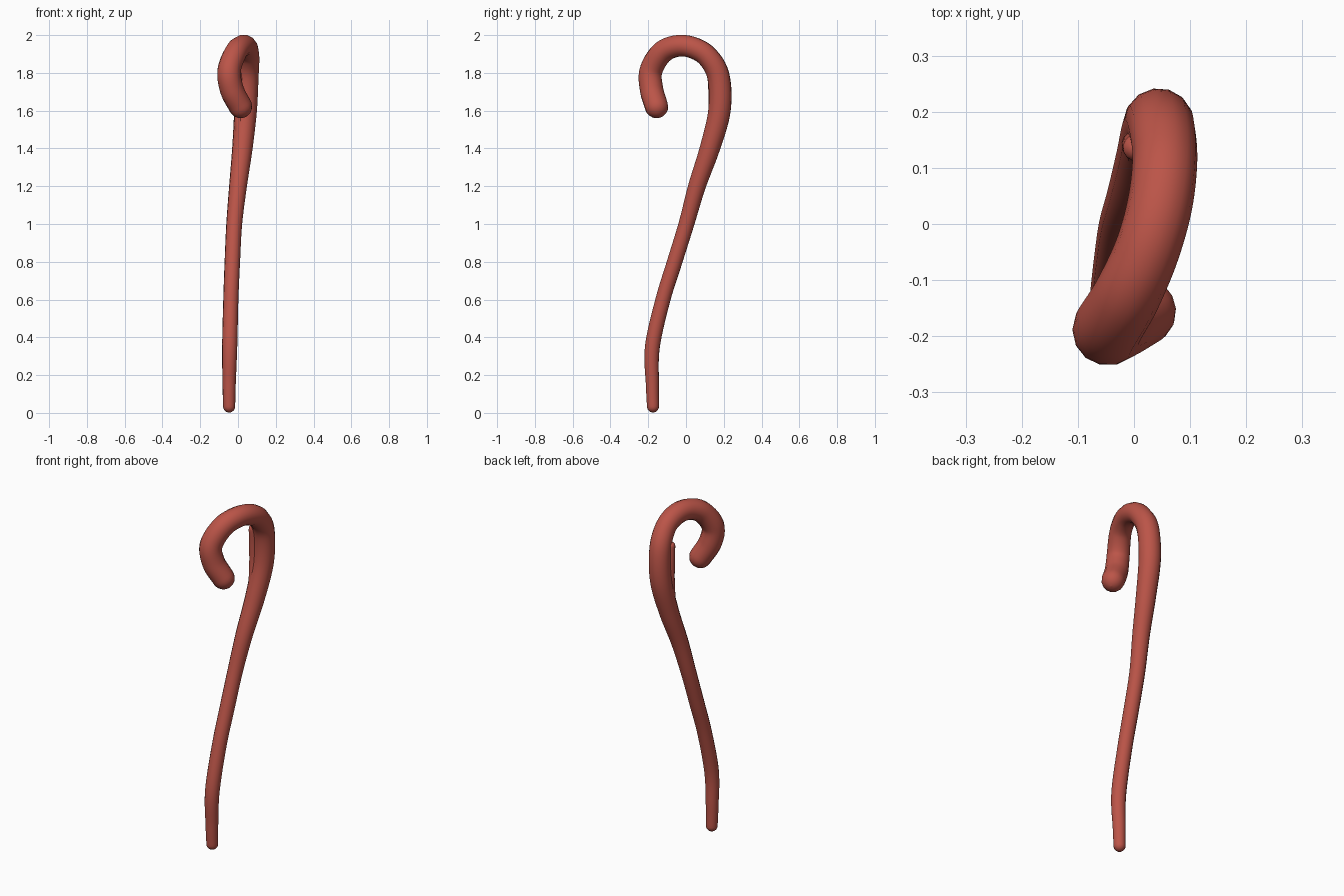
import bpy, math
from mathutils import Vector

if "Cube" in bpy.data.objects:
    bpy.data.objects.remove(bpy.data.objects["Cube"])


def tube(name, stations, material, steps=8, sides=24):
    """Smooth tapered tube through (x, y, z, radius) stations with domed ends."""
    pts = [Vector(s) for s in stations]
    ext = [pts[0] * 2 - pts[1]] + pts + [pts[-1] * 2 - pts[-2]]
    path = []
    for i in range(1, len(ext) - 2):
        a, b, c, d = ext[i - 1:i + 3]
        for k in range(steps):
            t = k / steps
            path.append(0.5 * (2 * b + (c - a) * t + (2 * a - 5 * b + 4 * c - d) * t ** 2
                               + (3 * b - a - 3 * c + d) * t ** 3))
    path.append(pts[-1])

    def dome(end, inner):
        out = (end.xyz - inner.xyz).normalized()
        r = end.w
        rings = []
        for k in range(1, 7):
            a = math.pi / 2 * k / 6
            p = end.xyz + out * r * math.sin(a)
            rings.append(Vector((*p, max(r * math.cos(a), 0.0005))))
        return rings

    path = dome(path[0], path[1])[::-1] + path + dome(path[-1], path[-2])
    curve = bpy.data.curves.new(name, 'CURVE')
    curve.dimensions = '3D'
    curve.twist_mode = 'MINIMUM'
    curve.bevel_depth = 1.0
    curve.bevel_resolution = sides // 4 - 1
    curve.use_fill_caps = True
    spline = curve.splines.new('POLY')
    spline.points.add(len(path) - 1)
    for sp, p in zip(spline.points, path):
        sp.co = (*p.xyz, 1)
        sp.radius = p.w
    obj = bpy.data.objects.new(name, curve)
    bpy.context.collection.objects.link(obj)
    curve.materials.append(material)
    # turn the curve into a smooth mesh
    bpy.ops.object.select_all(action='DESELECT')
    obj.select_set(True)
    bpy.context.view_layer.objects.active = obj
    bpy.ops.object.convert(target='MESH')
    bpy.ops.object.shade_smooth()
    return obj


red = bpy.data.materials.new("red")
red.diffuse_color = (0.50, 0.09, 0.065, 1)
red.use_nodes = True
red.node_tree.nodes["Principled BSDF"].inputs["Base Color"].default_value = red.diffuse_color

# shaft and crook in one sweep
tube("cane", [
    (-0.047, -0.175, 0.034, 0.032),
    (-0.047, -0.178, 0.15, 0.035),
    (-0.044, -0.178, 0.35, 0.040),
    (-0.038, -0.122, 0.60, 0.040),
    (-0.030, -0.060, 0.80, 0.041),
    (-0.020, 0.002, 1.00, 0.042),
    (0.000, 0.058, 1.20, 0.047),
    (0.023, 0.126, 1.40, 0.054),
    (0.040, 0.177, 1.60, 0.060),
    (0.049, 0.172, 1.78, 0.060),
    (0.055, 0.115, 1.885, 0.058),
    (0.046, 0.035, 1.934, 0.058),
    (0.022, -0.050, 1.942, 0.058),
    (-0.014, -0.130, 1.905, 0.060),
    (-0.047, -0.186, 1.81, 0.062),
    (-0.032, -0.182, 1.71, 0.063),
    (0.013, -0.156, 1.622, 0.062),
], red)

# raised ridge on the inner side below the crook
tube("inner_ridge", [
    (0.004, 0.136, 1.80, 0.024),
    (0.002, 0.142, 1.70, 0.024),
    (0.004, 0.140, 1.58, 0.024),
    (0.010, 0.112, 1.40, 0.024),
    (-0.002, 0.056, 1.20, 0.020),
], red)
